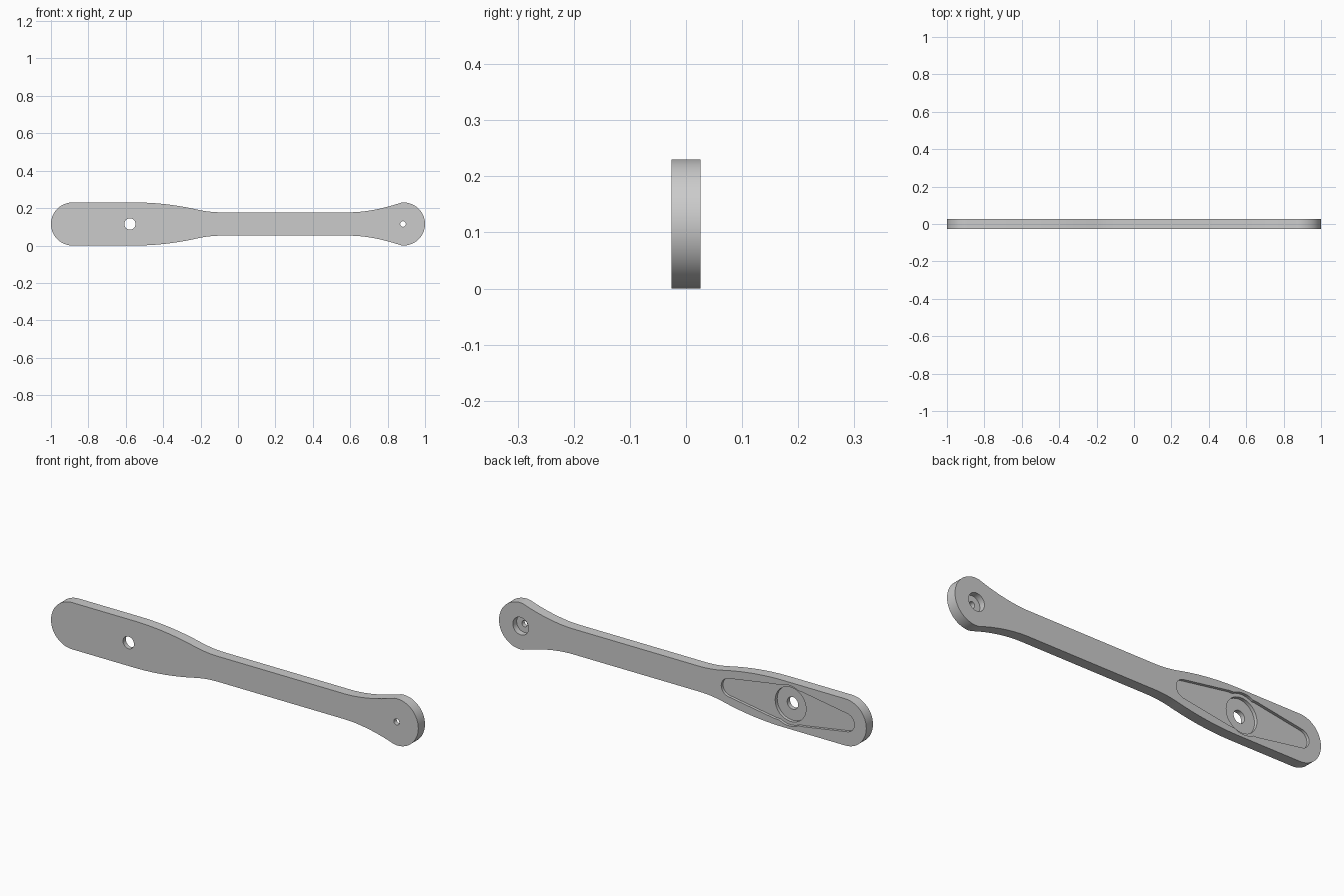
import bpy, bmesh, math

cube = bpy.data.objects.get("Cube")
if cube:
    bpy.data.objects.remove(cube, do_unlink=True)

MID = 0.115          # height of the centre line
HALF = 0.026         # half thickness
END = 0.885          # centre of the rounded ends
PIVOT = -0.578       # main bore
EYE = 0.882          # small bore

grey = bpy.data.materials.new("plain_grey")
grey.use_nodes = True
colour = (0.6, 0.6, 0.6, 1)
grey.diffuse_color = colour
grey.node_tree.nodes["Principled BSDF"].inputs["Base Color"].default_value = colour


def plate(name, outline, y0, y1):
    """Extrude an x/z outline from y0 to y1."""
    bm = bmesh.new()
    face = bm.faces.new([bm.verts.new((x, y0, z + MID)) for x, z in outline])
    new = bmesh.ops.extrude_face_region(bm, geom=[face])["geom"]
    verts = [g for g in new if isinstance(g, bmesh.types.BMVert)]
    bmesh.ops.translate(bm, verts=verts, vec=(0, y1 - y0, 0))
    bmesh.ops.recalc_face_normals(bm, faces=bm.faces)
    mesh = bpy.data.meshes.new(name)
    bm.to_mesh(mesh)
    bm.free()
    mesh.materials.append(grey)
    obj = bpy.data.objects.new(name, mesh)
    bpy.context.collection.objects.link(obj)
    return obj


def arc(cx, r, a0, a1, n):
    angles = [math.radians(a0 + (a1 - a0) * i / n) for i in range(n + 1)]
    return [(cx + r * math.cos(a), r * math.sin(a)) for a in angles]


def mirrored(upper):
    """Close an upper edge with its reflection below the centre line."""
    return upper + [(x, -z) for x, z in reversed(upper) if z > 1e-6]


def half_height(x):
    """Wide paddle, slim shank, flared eye."""
    if x < -0.22:
        return 0.115 - 0.0377 * (max(x + 0.55, 0) / 0.33) ** 2
    if x < -0.09:
        return 0.0625 + 0.0148 * ((-0.09 - x) / 0.13) ** 2
    return 0.0625 + 0.051 * (max(x - 0.6, 0) / 0.27) ** 1.8


# Lever body
upper = arc(-END, 0.115, 180, 90, 20)
upper[0] = (-1, 0)
upper += [(-0.55 + 0.02 * i, half_height(-0.55 + 0.02 * i)) for i in range(24)]
upper += [(0.6 + 0.018 * i, half_height(0.6 + 0.018 * i)) for i in range(16)]
upper += arc(END, 0.115, 90, 0, 20)
upper[-1] = (1, 0)
lever = plate("lever_body", mirrored(upper), -HALF, HALF)

# Tapered pocket on the back
pocket = arc(-0.89, 0.045, 180, 100, 10) + [(-0.65, 0.085), (-0.58, 0.088), (-0.5, 0.085)]
pocket += arc(-0.255, 0.045, 80, 0, 10)
pocket[0], pocket[-1] = (-0.935, 0), (-0.21, 0)


def disc(x, r):
    return arc(x, r, 0, 352.5, 47)


# Pocket, clearance bulge, counterbores and through holes
cuts = [
    ("pocket_cutter", mirrored(pocket), 0.012),
    ("bulge_cutter", disc(PIVOT, 0.1), 0.012),
    ("pivot_counterbore_cutter", disc(PIVOT, 0.084), -0.004),
    ("pivot_hole_cutter", disc(PIVOT, 0.03), -0.1),
    ("eye_counterbore_cutter", disc(EYE, 0.043), -0.004),
    ("eye_hole_cutter", disc(EYE, 0.015), -0.1),
]
bpy.context.view_layer.objects.active = lever
for name, outline, floor in cuts:
    cutter = plate(name, outline, floor, 0.1)
    cutter.hide_render = True
    mod = lever.modifiers.new(name, 'BOOLEAN')
    mod.operation = 'DIFFERENCE'
    mod.solver = 'EXACT'
    mod.object = cutter
    bpy.ops.object.modifier_apply(modifier=mod.name)
    bpy.data.objects.remove(cutter, do_unlink=True)

# Smooth curved walls, sharp rims
bpy.ops.object.select_all(action='DESELECT')
lever.select_set(True)
bpy.ops.object.shade_smooth_by_angle(angle=math.radians(30))
